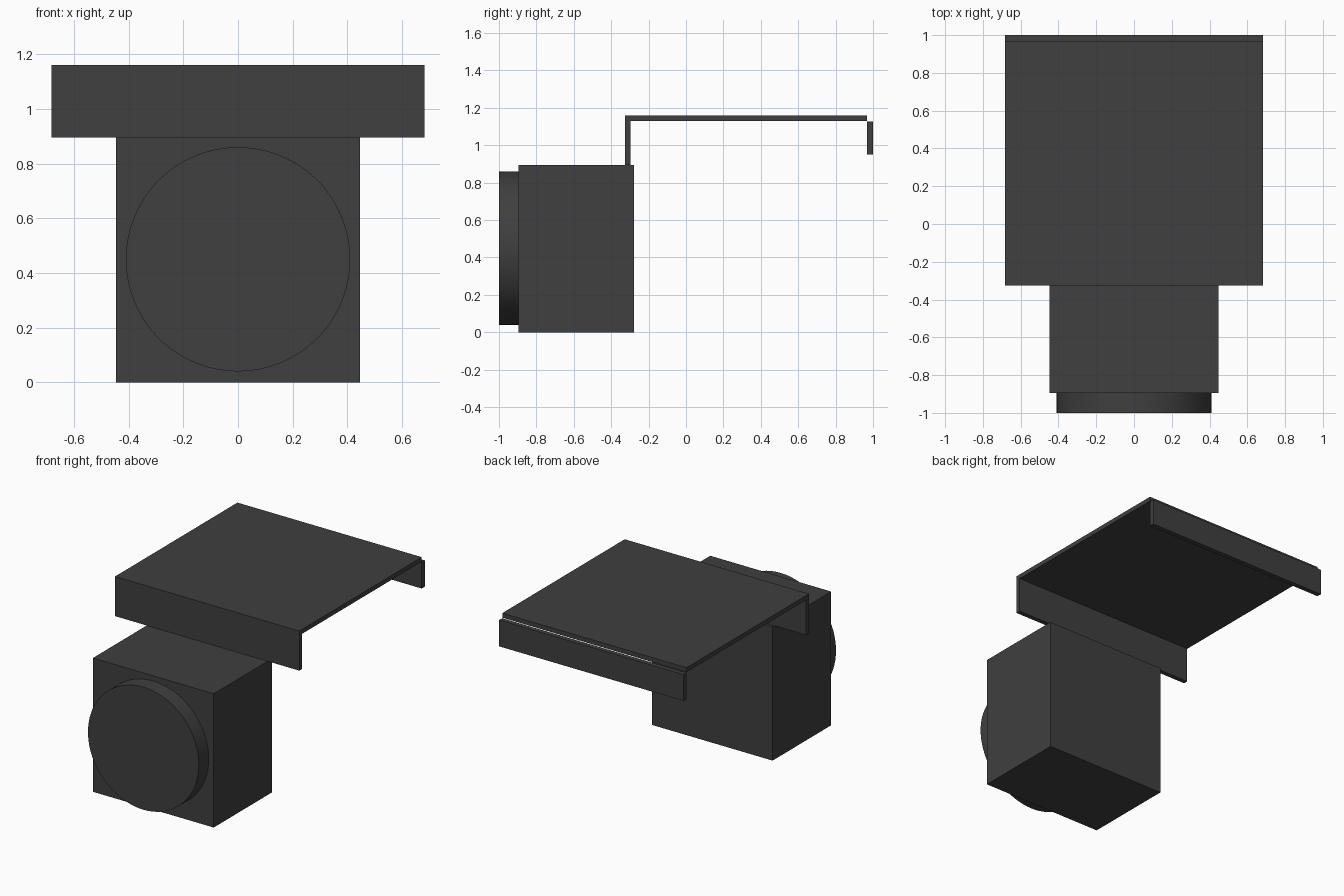
import bpy
import math

if "Cube" in bpy.data.objects:
    bpy.data.objects.remove(bpy.data.objects["Cube"])

dark = bpy.data.materials.new("dark_grey")
dark.diffuse_color = (0.05, 0.05, 0.05, 1)
dark.use_nodes = True
dark.node_tree.nodes["Principled BSDF"].inputs["Base Color"].default_value = dark.diffuse_color


def box(name, x, y, z):
    """Axis-aligned box from (min, max) pairs."""
    spans = (x, y, z)
    bpy.ops.mesh.primitive_cube_add(size=1, location=[(a + b) / 2 for a, b in spans])
    ob = bpy.context.object
    ob.name = name
    ob.scale = [b - a for a, b in spans]
    bpy.ops.object.transform_apply(location=False, rotation=False, scale=True)
    ob.data.materials.append(dark)
    return ob


# Housing with a round front disc
box("housing", (-0.447, 0.447), (-0.895, -0.277), (0, 0.895))

bpy.ops.mesh.primitive_cylinder_add(vertices=96, radius=0.41, depth=0.105,
                                    location=(0, -0.9475, 0.45),
                                    rotation=(math.pi / 2, 0, 0))
disc = bpy.context.object
disc.name = "front_disc"
disc.data.materials.append(dark)
bpy.ops.object.shade_smooth_by_angle(angle=math.radians(30))

# Thin bracket: upright, top plate and rear lip
W = (-0.682, 0.682)
box("bracket_upright", W, (-0.326, -0.296), (0.895, 1.13))
box("bracket_top", W, (-0.326, 0.968), (1.13, 1.16))
box("bracket_rear_lip", W, (0.968, 1.0), (0.95, 1.126))
